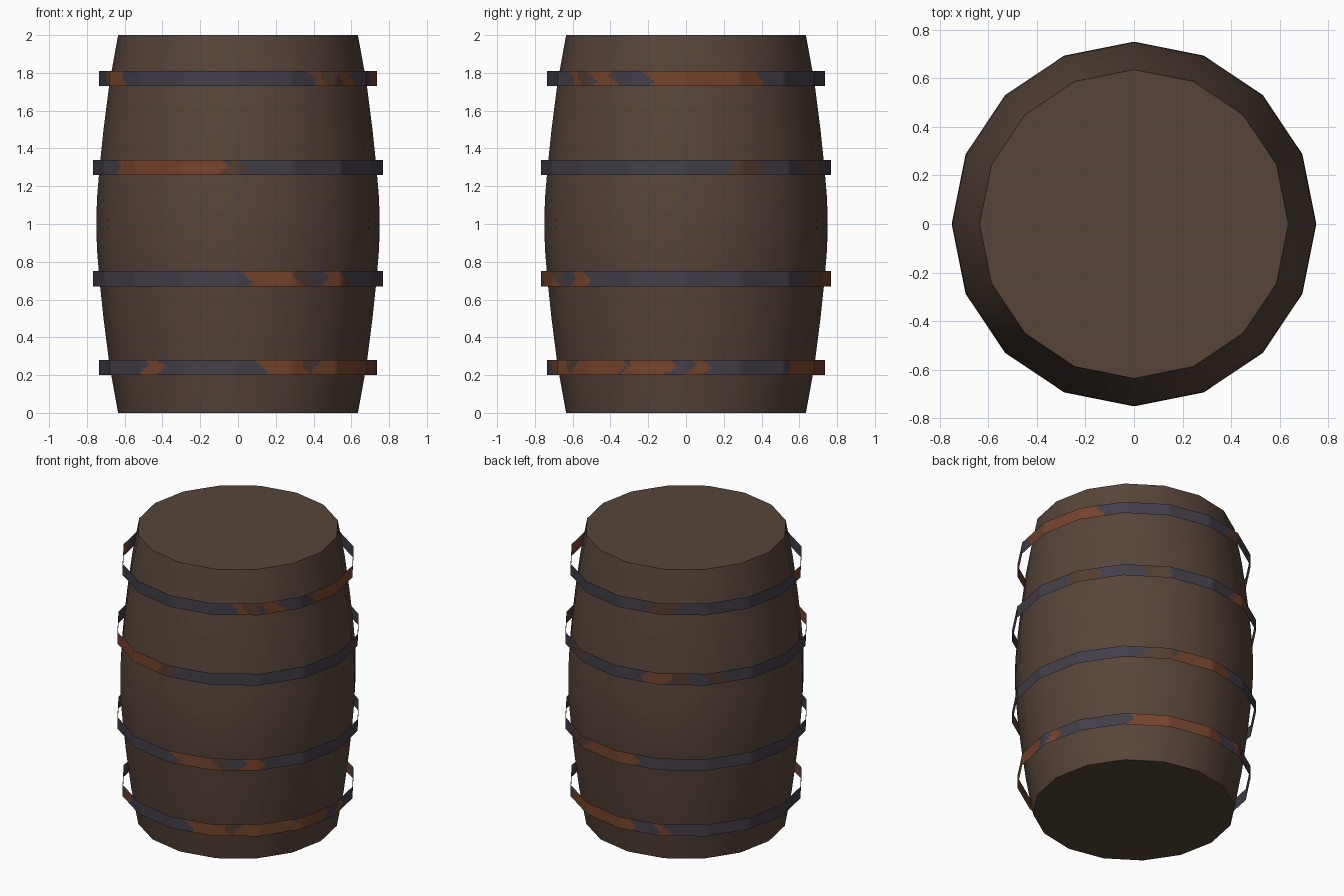
import bpy, bmesh, math, random

if "Cube" in bpy.data.objects:
    bpy.data.objects.remove(bpy.data.objects["Cube"])

random.seed(4)
SIDES = 16


def material(name, rgb):
    m = bpy.data.materials.new(name)
    m.diffuse_color = (*rgb, 1)
    m.use_nodes = True
    m.node_tree.nodes["Principled BSDF"].inputs["Base Color"].default_value = m.diffuse_color
    return m


wood = material("dark wood", (0.094, 0.059, 0.041))
iron = material("blue grey iron", (0.056, 0.049, 0.066))
rust = material("orange rust", (0.18, 0.058, 0.025))
stain = material("brown stain", (0.088, 0.048, 0.031))


def finish(bm, name, mats):
    mesh = bpy.data.meshes.new(name)
    bm.to_mesh(mesh)
    bm.free()
    for m in mats:
        mesh.materials.append(m)
    ob = bpy.data.objects.new(name, mesh)
    bpy.context.collection.objects.link(ob)
    return ob


def rim_point(deg, r):
    """Point on a 16-sided outline; angle 0 is the front, 90 is +x."""
    step = 360 / SIDES
    k = math.floor(deg / step + 1e-6)
    t = deg / step - k
    a, b = math.radians(k * step), math.radians((k + 1) * step)
    return (r * (math.sin(a) * (1 - t) + math.sin(b) * t),
            -r * (math.cos(a) * (1 - t) + math.cos(b) * t))


# Barrel body: bulging profile mirrored about mid height
half = [(0, .635), (.25, .68), (.5, .712), (.7, .733), (.87, .747)]
profile = half + [(1, .75)] + [(2 - z, r) for z, r in reversed(half)]
bm = bmesh.new()
rings = [[bm.verts.new((*rim_point(i * 360 / SIDES, r), z)) for i in range(SIDES)]
         for z, r in profile]
for lo, hi in zip(rings, rings[1:]):
    for i in range(SIDES):
        j = (i + 1) % SIDES
        bm.faces.new((lo[i], lo[j], hi[j], hi[i])).smooth = True
bm.faces.new(rings[0][::-1])
bm.faces.new(rings[-1])
body = finish(bm, "barrel_body", [wood])
bpy.context.view_layer.objects.active = body
body.select_set(True)
bpy.ops.object.shade_smooth_by_angle(angle=math.radians(40))

# Hoops: thin ribbons with rust (1) and stain (2) over angle ranges
hoops = [
    ("hoop_top", 1.77, .735, [(-73, -56, 1), (33, 39, 1), (39, 47, 2), (47, 58, 1),
                              (74, 123, 1), (195, 212, 2)]),
    ("hoop_upper", 1.30, .768, [(-57, -5, 1), (-5, 1, 2), (107, 122, 2), (145, 158, 2),
                                (195, 208, 1), (210, 218, 2), (226, 235, 2)]),
    ("hoop_lower", .71, .768, [(4, 25, 1), (25, 31, 2), (37, 46, 1),
                               (145, 160, 2), (160, 190, 1)]),
    ("hoop_bottom", .24, .735, [(-43, -35, 1), (10, 30, 1), (30, 35, 2), (35, 62, 1),
                                (64, 83, 1), (92, 98, 1), (138, 187, 1), (200, 206, 1)]),
]
COLS, ROWS, HEIGHT = SIDES * 15, 5, .08
for name, zc, r, patches in hoops:
    bm = bmesh.new()
    grid = [[bm.verts.new((*rim_point(c * 360 / COLS, r), zc + HEIGHT * (k / ROWS - .5)))
             for c in range(COLS)] for k in range(ROWS + 1)]
    shifts = [random.uniform(0, 6.28) for _ in patches]
    for k in range(ROWS):
        for c in range(COLS):
            d = (c + 1) % COLS
            f = bm.faces.new((grid[k][c], grid[k][d], grid[k + 1][d], grid[k + 1][c]))
            f.smooth = True
            deg = (c + .5) * 360 / COLS
            for (a, b, kind), s in zip(patches, shifts):
                wob = 2 * math.sin(k * .9 + s)
                u = (deg - a + 180) % 360 - 180
                if wob <= u < b - a + 2 * math.sin(k * .9 + s + 1):
                    f.material_index = kind
    finish(bm, name, [iron, rust, stain])
